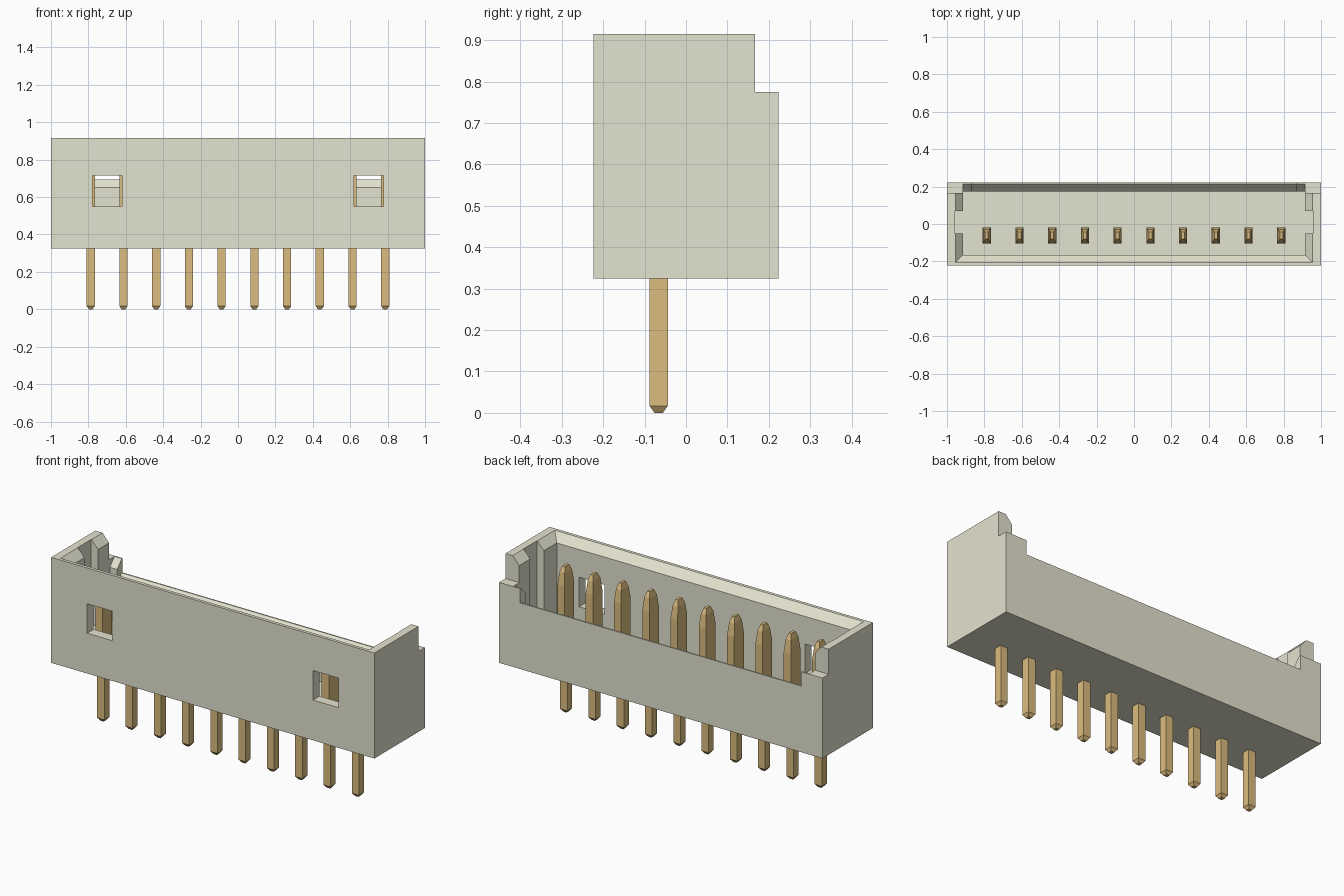
import bpy, bmesh
from mathutils import Vector

if "Cube" in bpy.data.objects:
    bpy.data.objects.remove(bpy.data.objects["Cube"], do_unlink=True)


def material(name, rgb):
    mat = bpy.data.materials.new(name)
    mat.use_nodes = True
    mat.diffuse_color = (*rgb, 1)
    bsdf = next(n for n in mat.node_tree.nodes if n.type == 'BSDF_PRINCIPLED')
    bsdf.inputs["Base Color"].default_value = (*rgb, 1)
    return mat


ivory = material("ivory plastic", (0.777, 0.769, 0.626))
gold = material("gold contact", (0.709, 0.504, 0.21))


def loft(name, rings, mat):
    """Closed solid through rings of equal point count."""
    bm = bmesh.new()
    loops = [[bm.verts.new(p) for p in ring] for ring in rings]
    n = len(loops[0])
    for a, b in zip(loops, loops[1:]):
        for i in range(n):
            j = (i + 1) % n
            bm.faces.new((a[i], a[j], b[j], b[i]))
    bm.faces.new(loops[0][::-1])
    bm.faces.new(loops[-1])
    bmesh.ops.recalc_face_normals(bm, faces=bm.faces[:])
    mesh = bpy.data.meshes.new(name)
    bm.to_mesh(mesh)
    bm.free()
    mesh.materials.append(mat)
    obj = bpy.data.objects.new(name, mesh)
    bpy.context.collection.objects.link(obj)
    return obj


def rect(x0, x1, y0, y1, z):
    return [Vector(p) for p in ((x0, y0, z), (x1, y0, z), (x1, y1, z), (x0, y1, z))]


def box(name, x0, x1, y0, y1, z0, z1):
    return loft(name, [rect(x0, x1, y0, y1, z0), rect(x0, x1, y0, y1, z1)], ivory)


def extrude_x(name, half, profile):
    return loft(name, [[(x, y, z) for y, z in profile] for x in (-half, half)], ivory)


# Housing block with the stepped rear edge
FLOOR, TOP = 0.44, 0.915
housing = extrude_x("housing", 1.0, [
    (-0.223, 0.325), (0.223, 0.325), (0.223, 0.775),
    (0.167, 0.775), (0.167, TOP), (-0.223, TOP)])

# Cavity, flared mouth, and lowered rear wall with sloped lead-in
cutters = [
    box("cavity_cutter", -0.915, 0.915, -0.165, 0.175, FLOOR, 1.1),
    loft("mouth_cutter", [rect(-0.915, 0.915, -0.165, 0.3, 0.87),
                          rect(-0.995, 0.995, -0.245, 0.3, 0.96)], ivory),
    extrude_x("rear_tab_slope_cutter", 0.915, [
        (0.1, 0.73), (0.175, 0.73), (0.215, 0.775), (0.215, 1.0), (0.1, 1.0)]),
    extrude_x("rear_notch_cutter", 0.87, [
        (0.0, 0.65), (0.175, 0.65), (0.215, 0.695), (0.3, 0.695), (0.3, 1.0), (0.0, 1.0)]),
]
# Latch windows in the front and keying slots in the end walls
for side in (-1, 1):
    wx = sorted((side * 0.62, side * 0.777))
    cutters.append(box("window_cutter", *wx, -0.3, -0.1, 0.55, 0.715))
    sx = sorted((side * 0.85, side * 0.957))
    cutters.append(box("slot_cutter", *sx, -0.05, 0.07, FLOOR, 1.1))

for cutter in cutters:
    cutter.hide_render = True
    mod = housing.modifiers.new(cutter.name, 'BOOLEAN')
    mod.operation = 'DIFFERENCE'
    mod.solver = 'EXACT'
    mod.object = cutter

# Bake the cuts and discard the cutters
bpy.context.view_layer.update()
evaluated = housing.evaluated_get(bpy.context.evaluated_depsgraph_get())
cut_mesh = bpy.data.meshes.new_from_object(evaluated)
housing.modifiers.clear()
housing.data = cut_mesh
for cutter in cutters:
    bpy.data.objects.remove(cutter, do_unlink=True)


def centred(x, y, hx, hy, z):
    return rect(x - hx, x + hx, y - hy, y + hy, z)


# Row of contacts: square solder tail below, wide tapered blade above
COUNT, PITCH, Y = 10, 0.175, -0.066
for i in range(COUNT):
    x = (i - (COUNT - 1) / 2) * PITCH
    loft(f"contact_tail_{i + 1}", [
        centred(x, Y, 0.01, 0.01, 0.0),
        centred(x, Y, 0.022, 0.022, 0.017),
        centred(x, Y, 0.022, 0.022, FLOOR - 0.02)], gold)
    loft(f"contact_blade_{i + 1}", [
        centred(x, Y + 0.004, 0.022, 0.042, FLOOR - 0.02),
        centred(x, Y + 0.004, 0.022, 0.042, 0.72),
        centred(x, Y + 0.004, 0.016, 0.032, 0.79),
        centred(x, Y + 0.004, 0.008, 0.018, 0.82)], gold)
